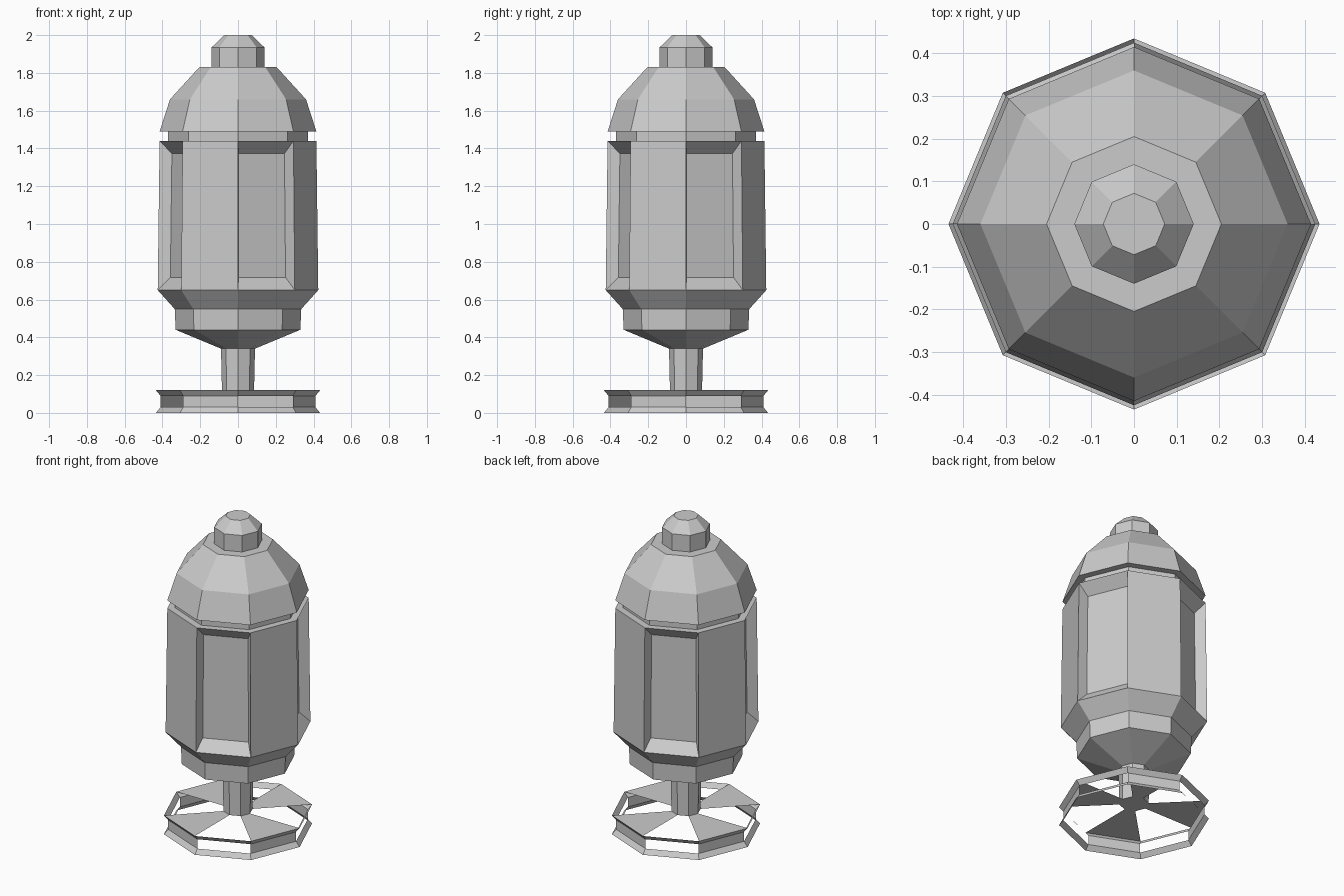
import bpy, bmesh, math
from mathutils import Vector

if "Cube" in bpy.data.objects:
    bpy.data.objects.remove(bpy.data.objects["Cube"])

N = 8


def lathe(name, profile, cap_bottom=False, cap_top=False, skip=(), recess=()):
    """Revolve (radius, z) points in 8 flat sides.
    skip / recess: profile bands whose even-numbered sides are open / sunken."""
    bm = bmesh.new()
    rings = [[bm.verts.new((r * math.cos(math.tau * k / N),
                            r * math.sin(math.tau * k / N), z)) for k in range(N)]
             for r, z in profile]
    for i in range(len(rings) - 1):
        a, b = rings[i], rings[i + 1]
        for k in range(N):
            j = (k + 1) % N
            quad = [a[k], a[j], b[j], b[k]]
            if i in skip and k % 2 == 0:
                continue
            if i in recess and k % 2 == 0:
                # sunken panel: scaled copy of the side, pushed inwards
                centre = sum((v.co for v in quad), Vector()) / 4
                out = Vector((centre.x, centre.y, 0)).normalized()
                inner = [bm.verts.new(centre + (v.co - centre) * 0.83 - out * 0.06)
                         for v in quad]
                bm.faces.new(inner)
                for s in range(4):
                    t = (s + 1) % 4
                    bm.faces.new((quad[s], quad[t], inner[t], inner[s]))
            else:
                bm.faces.new(quad)
    if cap_bottom:
        bm.faces.new(rings[0][::-1])
    if cap_top:
        bm.faces.new(rings[-1])
    mesh = bpy.data.meshes.new(name)
    bm.to_mesh(mesh)
    bm.free()
    obj = bpy.data.objects.new(name, mesh)
    bpy.context.collection.objects.link(obj)
    return obj


# Open base: full rims, alternate side walls and alternate top wedges
lathe("base", [(0.435, 0), (0.41, 0.03), (0.41, 0.09), (0.435, 0.12), (0.085, 0.12)],
      skip=(1, 3))

# Stem
lathe("stem", [(0.085, 0.12), (0.09, 0.34)], cap_bottom=True)

# Body: lower cone, collar, flare, panelled wall, top ledge and neck
lathe("body", [(0.09, 0.34), (0.33, 0.44), (0.335, 0.55), (0.425, 0.65),
               (0.415, 1.44), (0.37, 1.44), (0.37, 1.49)], recess=(3,))

# Domed lid with its underside
lathe("lid", [(0.37, 1.49), (0.415, 1.49), (0.36, 1.66), (0.205, 1.83), (0.14, 1.83)])

# Knob on top
lathe("knob", [(0.14, 1.83), (0.14, 1.935), (0.072, 2.0)], cap_top=True)
